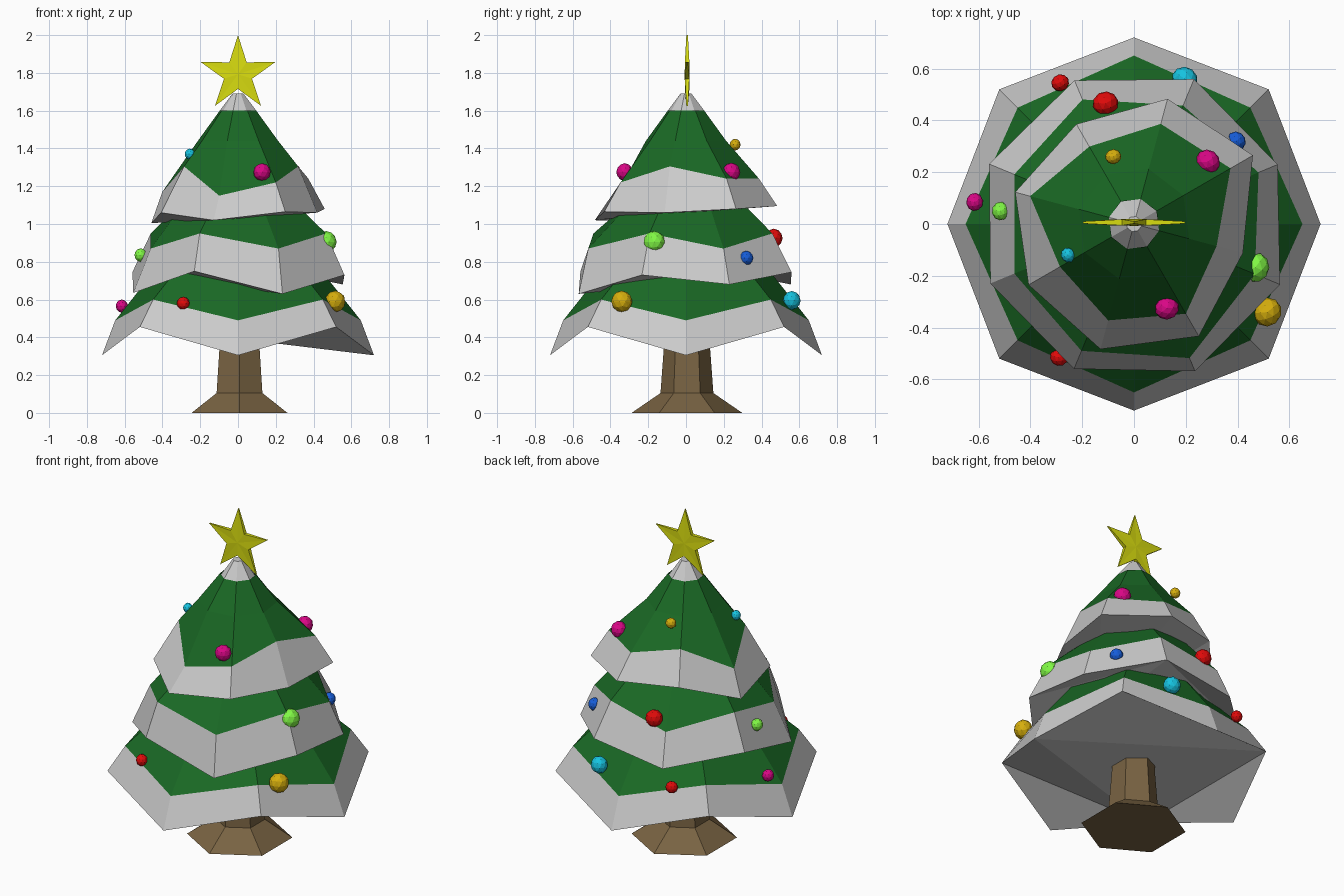
import bpy, bmesh
from math import sin, cos, pi, radians, atan2
from mathutils import Matrix

if "Cube" in bpy.data.objects:
    bpy.data.objects.remove(bpy.data.objects["Cube"])


def material(name, rgb):
    m = bpy.data.materials.new(name)
    m.diffuse_color = (*rgb, 1)
    m.use_nodes = True
    m.node_tree.nodes["Principled BSDF"].inputs["Base Color"].default_value = m.diffuse_color
    return m


GREEN = material("pine_green", (0.01, 0.14, 0.018))
BARK = material("bark", (0.19, 0.125, 0.055))
STAR = material("star_yellow", (0.7, 0.73, 0.005))
RED = material("red", (0.75, 0.003, 0.003))
PINK = material("magenta", (0.7, 0.002, 0.24))
BLUE = material("blue", (0.008, 0.11, 0.7))
CYAN = material("cyan", (0.008, 0.55, 0.75))
LIME = material("lime", (0.22, 0.95, 0.06))
GOLD = material("gold", (0.68, 0.43, 0.004))


def finish(name, bm, mat=None):
    me = bpy.data.meshes.new(name)
    bm.to_mesh(me)
    bm.free()
    ob = bpy.data.objects.new(name, me)
    bpy.context.collection.objects.link(ob)
    if mat:
        me.materials.append(mat)
    return ob


def ring(start, radii, heights, n=8):
    """Ring of n points; radii and heights repeat around it."""
    pts = []
    for i in range(n):
        a = radians(start) + 2 * pi * i / n
        r = radii[i % len(radii)]
        pts.append((r * cos(a), r * sin(a), heights[i % len(heights)]))
    return pts


def loft(name, rings, mat=None, bottom=(), top=False):
    """Skin the rings; bottom lists the triangles closing the first ring."""
    bm = bmesh.new()
    loops = [[bm.verts.new(p) for p in r] for r in rings]
    for a, b in zip(loops, loops[1:]):
        for i in range(len(a)):
            j = (i + 1) % len(a)
            bm.faces.new((a[i], a[j], b[j], b[i]))
    for tri in bottom:
        bm.faces.new([loops[0][i] for i in reversed(tri)])
    if top:
        bm.faces.new(loops[-1])
    return finish(name, bm, mat)


def scalloped(k):
    """Close a zigzag hem: cut off three low tips, fan from the low tip k."""
    v = [(k + i) % 8 for i in range(8)]
    return ([(v[i - 1], v[i], v[i + 1]) for i in (2, 4, 6)]
            + [(v[0], v[i], v[i + 2]) for i in (1, 3, 5)])


# Hexagonal trunk with flared foot
trunk = loft("trunk", [ring(30, [r], [z], 6) for r, z in
             ((0.293, 0), (0.14, 0.105), (0.122, 0.35), (0.122, 0.45))],
             BARK, bottom=[range(6)], top=True)
trunk.location = (0.008, 0.005, 0)

# Tiers: start angle, underside, zigzag hem, snow edge, foliage rings above
tiers = [
    ("lower", 0, scalloped(0),
     ([0.72, 0.735], [0.305, 0.455]),
     ([0.65, 0.635], [0.49, 0.6]),
     [(0.38, 0.83)]),
    ("middle", 22.5, scalloped(6),
     ([0.6, 0.605, 0.6, 0.605, 0.6, 0.605, 0.615, 0.61],
      [0.68, 0.745, 0.68, 0.745, 0.635, 0.75, 0.63, 0.73]),
     ([0.52, 0.495, 0.52, 0.5, 0.5, 0.53, 0.56, 0.505],
      [0.87, 0.95]),
     [(0.27, 1.16)]),
    ("upper", -105, [(0, i, i + 1) for i in range(1, 7)],
     ([0.5, 0.5, 0.435, 0.53, 0.5, 0.445, 0.475, 0.47],
      [1.02, 1.065, 1.06, 1.08, 1.095, 1.11, 1.005, 1.06]),
     ([0.385, 0.4, 0.33, 0.43, 0.4, 0.345, 0.415, 0.33],
      [1.15, 1.22, 1.305, 1.24, 1.24, 1.3, 1.17, 1.305]),
     [(0.22, 1.44), (0.1, 1.6)]),
]
for name, start, under, hem, edge, above in tiers:
    hem, edge = ring(start, *hem), ring(start, *edge)
    loft(name + "_snow", [hem, edge], bottom=under)
    loft(name + "_foliage",
         [edge] + [ring(start, [r], [z]) for r, z in above], GREEN)

# Snow cap on the tip
loft("snow_cap", [ring(-105, [0.1], [1.6, 1.585]), ring(-105, [0.03], [1.69])],
     top=True)

# Five-pointed star, thin at the tips
bm = bmesh.new()
sides = []
for s in (-1, 1):
    pts = []
    for i in range(10):
        r, t = ((0.207, 0.004), (0.078, 0.012))[i % 2]
        a = pi / 2 + pi * i / 5
        pts.append(bm.verts.new((r * cos(a), 0.006 + s * t, 1.793 + r * sin(a))))
    mid = bm.verts.new((0, 0.006 + s * 0.013, 1.793))
    for i in range(10):
        bm.faces.new((pts[i], pts[(i + 1) % 10], mid))
    sides.append(pts)
f, b = sides
for i in range(10):
    j = (i + 1) % 10
    bm.faces.new((f[i], f[j], b[j], b[i]))
bmesh.ops.recalc_face_normals(bm, faces=bm.faces)
finish("star", bm, STAR)

# Baubles
baubles = [
    (GOLD, 0.515, -0.34, 0.59, 0.057), (RED, -0.29, -0.515, 0.58, 0.035),
    (PINK, -0.615, 0.085, 0.565, 0.035), (CYAN, 0.195, 0.56, 0.595, 0.05),
    (RED, -0.285, 0.545, 0.58, 0.035), (GOLD, -0.09, -0.46, 0.905, 0.039),
    (LIME, 0.468, -0.168, 0.905, 0.058), (LIME, -0.515, 0.05, 0.835, 0.036),
    (BLUE, 0.395, 0.32, 0.82, 0.038), (RED, -0.11, 0.465, 0.925, 0.05),
    (PINK, 0.127, -0.325, 1.275, 0.047), (PINK, 0.285, 0.24, 1.275, 0.049),
    (CYAN, -0.255, -0.12, 1.37, 0.029), (GOLD, -0.08, 0.26, 1.42, 0.031),
]
for k, (mat, x, y, z, r) in enumerate(baubles, 1):
    bm = bmesh.new()
    m = (Matrix.Translation((x, y, z)) @ Matrix.Rotation(atan2(y, x), 4, 'Z')
         @ Matrix.Diagonal((0.93, 1, 1, 1)))
    bmesh.ops.create_icosphere(bm, subdivisions=2, radius=r, matrix=m)
    finish(f"bauble_{k}", bm, mat)
